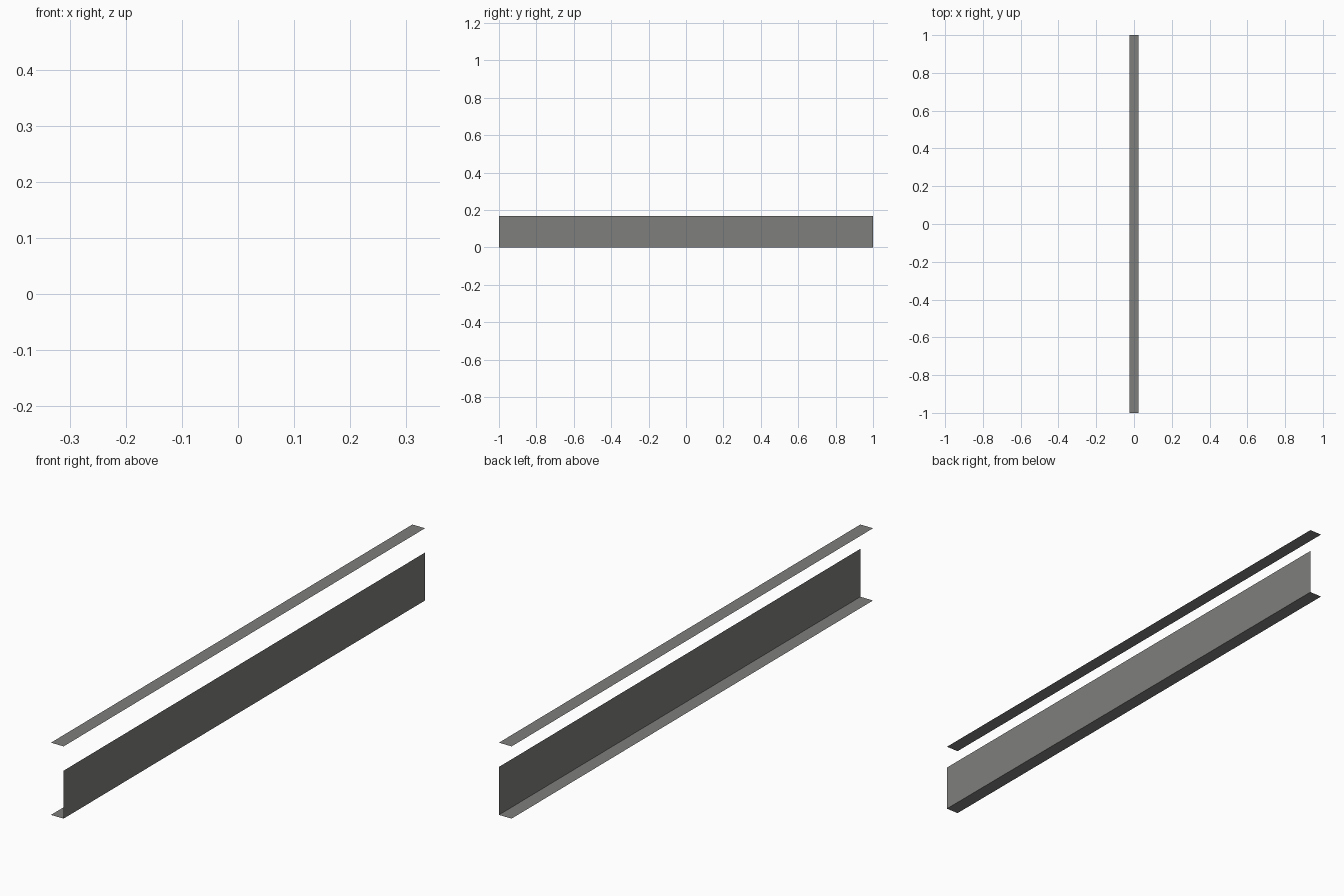
import bpy
import bmesh

if "Cube" in bpy.data.objects:
    bpy.data.objects.remove(bpy.data.objects["Cube"])

HALF_W = 0.0245   # half width in x
HALF_L = 1.0      # half length in y
SIDE_H = 0.168    # height of the upright panel
TOP_Z = 0.253     # height of the upper strip

grey = bpy.data.materials.new("mid_grey")
grey.diffuse_color = (0.21, 0.215, 0.205, 1.0)
grey.use_nodes = True
grey.node_tree.nodes["Principled BSDF"].inputs["Base Color"].default_value = grey.diffuse_color


def panel(name, corners):
    """Single flat sheet from four corners."""
    bm = bmesh.new()
    bm.faces.new([bm.verts.new(c) for c in corners])
    mesh = bpy.data.meshes.new(name)
    bm.to_mesh(mesh)
    bm.free()
    mesh.materials.append(grey)
    obj = bpy.data.objects.new(name, mesh)
    bpy.context.collection.objects.link(obj)
    return obj


def strip(name, z, up):
    """Long horizontal sheet facing up or down."""
    c = [(-HALF_W, -HALF_L, z), (HALF_W, -HALF_L, z),
         (HALF_W, HALF_L, z), (-HALF_W, HALF_L, z)]
    return panel(name, c if up else c[::-1])


# Bottom and floating top strips
strip("bottom_strip", 0.0, False)
strip("top_strip", TOP_Z, True)

# Upright panel along the right edge, stopping below the top strip
panel("side_panel", [(HALF_W, -HALF_L, 0), (HALF_W, HALF_L, 0),
                     (HALF_W, HALF_L, SIDE_H), (HALF_W, -HALF_L, SIDE_H)])
